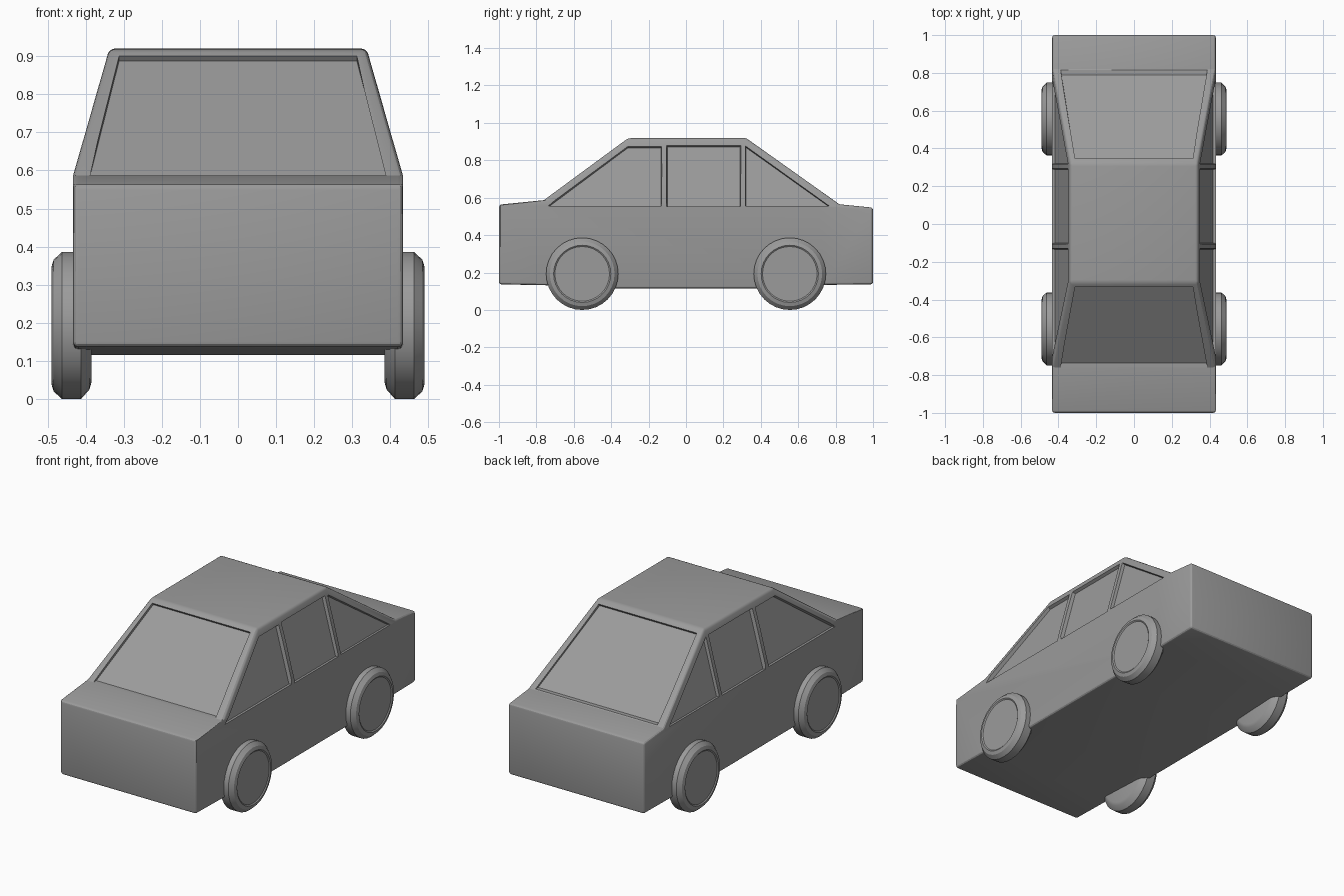
import bpy, bmesh
from math import radians, sin, cos, tau
from mathutils import Vector

if "Cube" in bpy.data.objects:
    bpy.data.objects.remove(bpy.data.objects["Cube"])

# Dark grey finish shared by all parts
grey = bpy.data.materials.new("dark_grey")
grey.diffuse_color = (.33, .33, .33, 1)
grey.use_nodes = True
grey.node_tree.nodes["Principled BSDF"].inputs["Base Color"].default_value = grey.diffuse_color


def make_object(name, bm):
    bmesh.ops.recalc_face_normals(bm, faces=bm.faces)
    mesh = bpy.data.meshes.new(name)
    bm.to_mesh(mesh)
    bm.free()
    mesh.materials.append(grey)
    ob = bpy.data.objects.new(name, mesh)
    bpy.context.collection.objects.link(ob)
    return ob


def smooth(ob, angle):
    bpy.ops.object.select_all(action='DESELECT')
    ob.select_set(True)
    bpy.context.view_layer.objects.active = ob
    bpy.ops.object.shade_smooth_by_angle(angle=radians(angle))


def prism(bm, outer, inner):
    a = [bm.verts.new(p) for p in outer]
    b = [bm.verts.new(p) for p in inner]
    bm.faces.new(a)
    bm.faces.new(b[::-1])
    n = len(a)
    for i in range(n):
        bm.faces.new((a[i], b[i], b[(i + 1) % n], a[(i + 1) % n]))


# Body: side profile (y, z, half width), cabin narrowing to the roof
profile = [(-1, .137, .433), (-1, .563, .433), (-.76, .587, .433), (-.31, .918, .338),
           (.32, .92, .338), (.82, .565, .433), (1, .547, .433), (1, .137, .433),
           (.75, .134, .433), (.37, .115, .433), (-.37, .115, .433), (-.75, .132, .433)]
bm = bmesh.new()
left, right = [[bm.verts.new((s * w, y, z)) for y, z, w in profile] for s in (-1, 1)]
for side in (left, right):
    bm.faces.new(side[2:6])
    bm.faces.new(side[:3] + side[5:])
for i in range(len(profile)):
    j = (i + 1) % len(profile)
    bm.faces.new((left[i], left[j], right[j], right[i]))
body = make_object("car_body", bm)
bevel = body.modifiers.new("rounded_edges", 'BEVEL')
bevel.width = .014
bevel.segments = 3
bevel.angle_limit = radians(33)

# Window recesses: one cutter mesh holding all panes
bm = bmesh.new()
side_panes = [[(-.74, .555), (-.31, .875), (-.13, .875), (-.13, .555)],
              [(-.105, .552), (-.105, .88), (.293, .88), (.293, .552)],
              [(.317, .555), (.317, .878), (.77, .555)]]
for s in (-1, 1):
    n = Vector((s * .966, 0, .26))
    for pane in side_panes:
        pts = [Vector((s * (.433 - .27 * (z - .57)), y, z)) for y, z in pane]
        mid = sum(pts, Vector()) / len(pts)
        prism(bm, [p.lerp(mid, -.04) + n * .03 for p in pts],
              [p.lerp(mid, .024) - n * .018 for p in pts])

# Front and rear screens: (bottom y, z), (top y, z) of the sloping planes
for (y0, z0), (y1, z1) in (((-.76, .587), (-.334, .9)), ((.816, .569), (.348, .9))):
    d = Vector((0, y1 - y0, z1 - z0)).normalized()
    n = Vector((0, -d.z if y0 < 0 else d.z, abs(d.y)))
    flat = Vector((0, 1 / n.y, 0))
    pts = [(Vector((x, y, z)), v) for x, y, z, v in
           ((-.388, y0, z0, flat), (.388, y0, z0, flat), (.312, y1, z1, n), (-.312, y1, z1, n))]
    prism(bm, [p + v * .04 for p, v in pts], [p - v * .015 for p, v in pts])
cutter = make_object("window_cutter", bm)
cutter.hide_render = True
cut = body.modifiers.new("windows", 'BOOLEAN')
cut.object = cutter
cut.solver = 'EXACT'

# Apply the modifiers and remove the cutter
bpy.context.view_layer.update()
mesh = bpy.data.meshes.new_from_object(body.evaluated_get(bpy.context.evaluated_depsgraph_get()))
body.modifiers.clear()
body.data = mesh
bpy.data.objects.remove(cutter)
smooth(body, 25)

# Wheels: lathed section (x, radius) with a slightly sunken hub
section = [(.385, .15), (.39, .168), (.412, .193), (.462, .193), (.484, .173),
           (.49, .153), (.485, .146)]
SIDES = 32
for s, side_name in ((-1, "left"), (1, "right")):
    for y, end_name in ((-.555, "front"), (.555, "rear")):
        bm = bmesh.new()
        rings = [[bm.verts.new((s * x, y + r * cos(tau * k / SIDES), .193 + r * sin(tau * k / SIDES)))
                  for k in range(SIDES)] for x, r in section]
        for a, b in zip(rings, rings[1:]):
            for k in range(SIDES):
                m = (k + 1) % SIDES
                bm.faces.new((a[k], a[m], b[m], b[k]))
        bm.faces.new(rings[0])
        bm.faces.new(rings[-1])
        smooth(make_object(f"{end_name}_{side_name}_wheel", bm), 30)
